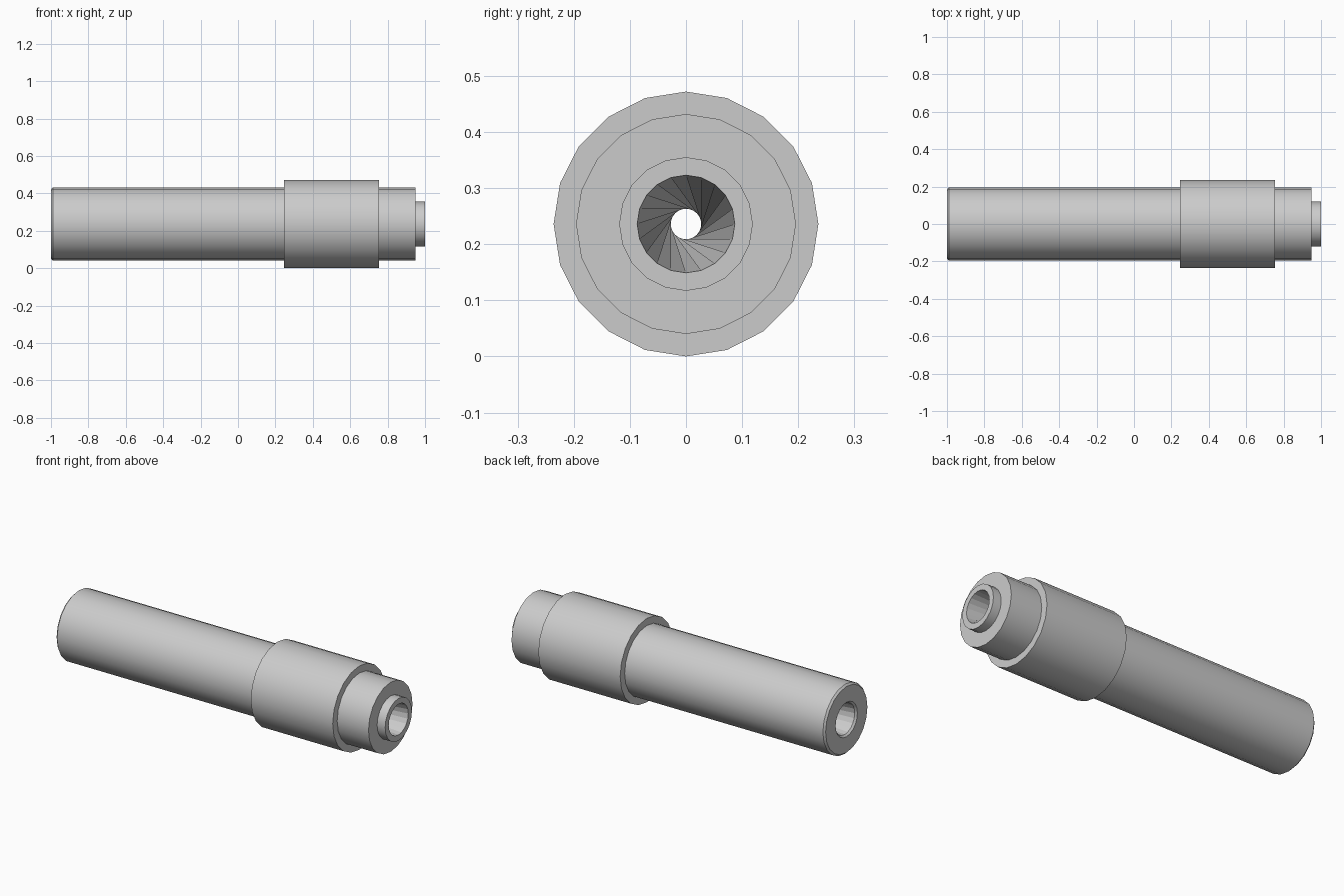
import bpy, bmesh, math

if "Cube" in bpy.data.objects:
    bpy.data.objects.remove(bpy.data.objects["Cube"])

SIDES = 20
AXIS_Z = 0.236   # height of the long axis
BORE = 0.087     # bore radius
TWIST = 8        # the bore walls twist by this many sides end to end

# outer profile (x, radius), from the bore mouth on the left to the one on the right
PROFILE = [
    (-0.99, BORE), (-1.0, 0.097), (-1.0, 0.186), (-0.99, 0.196),   # bevelled left rim
    (0.245, 0.196), (0.245, 0.236), (0.755, 0.236), (0.755, 0.196),  # collar
    (0.95, 0.196), (0.95, 0.119), (1.0, 0.119), (1.0, BORE),         # nozzle
]


def ring(bm, x, r):
    angles = [2 * math.pi * i / SIDES for i in range(SIDES)]
    return [bm.verts.new((x, r * math.cos(a), AXIS_Z + r * math.sin(a))) for a in angles]


bm = bmesh.new()
rings = [ring(bm, x, r) for x, r in PROFILE]

# outer skin and end faces
for a, b in zip(rings, rings[1:]):
    for i in range(SIDES):
        j = (i + 1) % SIDES
        bm.faces.new((a[i], a[j], b[j], b[i]))

# twisted bore joining the two mouths
left, right = rings[0], rings[-1]
for i in range(SIDES):
    j = (i + 1) % SIDES
    p, q = left[(i - TWIST) % SIDES], left[(j - TWIST) % SIDES]
    bm.faces.new((right[i], right[j], q))
    bm.faces.new((right[i], q, p))

bmesh.ops.recalc_face_normals(bm, faces=bm.faces)
mesh = bpy.data.meshes.new("stepped_tube")
bm.to_mesh(mesh)
bm.free()

tube = bpy.data.objects.new("stepped_tube", mesh)
bpy.context.collection.objects.link(tube)
bpy.context.view_layer.objects.active = tube
tube.select_set(True)
bpy.ops.object.shade_smooth_by_angle(angle=math.radians(30))
